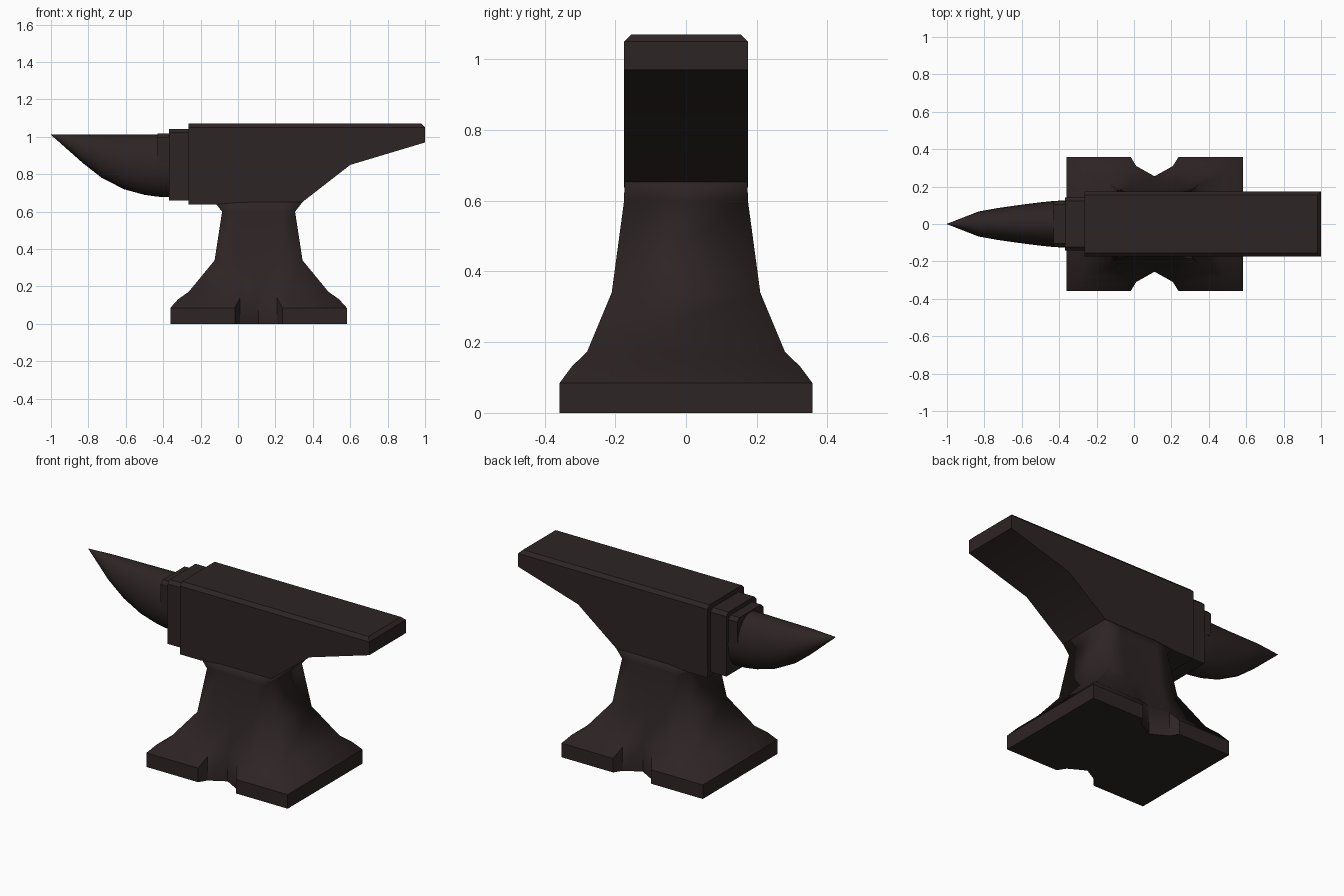
import bpy, bmesh, math

if "Cube" in bpy.data.objects:
    bpy.data.objects.remove(bpy.data.objects["Cube"])

iron = bpy.data.materials.new("dark iron")
iron.diffuse_color = (0.027, 0.018, 0.018, 1)
iron.use_nodes = True
iron.node_tree.nodes["Principled BSDF"].inputs["Base Color"].default_value = iron.diffuse_color


def finish(name, bm, angle=None):
    """Turn a bmesh into an object; smooth by angle if asked."""
    bmesh.ops.recalc_face_normals(bm, faces=bm.faces)
    me = bpy.data.meshes.new(name)
    bm.to_mesh(me)
    bm.free()
    me.materials.append(iron)
    ob = bpy.data.objects.new(name, me)
    bpy.context.collection.objects.link(ob)
    if angle:
        bpy.ops.object.select_all(action='DESELECT')
        ob.select_set(True)
        bpy.context.view_layer.objects.active = ob
        bpy.ops.object.shade_smooth_by_angle(angle=math.radians(angle))
    return ob


def loft(bm, rings):
    """Skin a list of closed rings; returns rows of faces plus the two caps."""
    vs = [[bm.verts.new(p) for p in r] for r in rings]
    n = len(vs[0])
    rows = [[bm.faces.new((a[i], a[(i + 1) % n], b[(i + 1) % n], b[i])) for i in range(n)]
            for a, b in zip(vs, vs[1:])]
    return rows, bm.faces.new(vs[0]), bm.faces.new(vs[-1])


# Foot and waist: rectangular rings with a notch in the front and back
CX = 0.11
NX = (-0.127, -0.098, 0, 0.098, 0.127)


def ring(z, hx, hy, ny=None, nz=None):
    ny = ny or [hy] * 5
    nz = nz or [z] * 5
    front = [(-hx, -hy, z)] + [(x, -y, h) for x, y, h in zip(NX, ny, nz)] + [(hx, -hy, z)]
    back = [(-x, -y, h) for x, y, h in front]
    return [(x + CX, y, h) for x, y, h in front] + [(x + CX, y, abs(h)) for x, y, h in
            [(p[0], p[1], -p[2]) for p in [(b[0], b[1], b[2]) for b in back]]]


NY = [0.357, 0.31, 0.255, 0.31, 0.357]
bm = bmesh.new()
rows, foot_bottom, _ = loft(bm, [
    ring(0, 0.472, 0.357, NY),
    ring(0.085, 0.472, 0.357, NY, [0.085, 0.142, 0.173, 0.142, 0.085]),
    ring(0.132, 0.43, 0.322, [0.322, 0.31, 0.255, 0.31, 0.322], [0.132, 0.142, 0.173, 0.142, 0.132]),
    ring(0.172, 0.373, 0.28, [0.28, 0.278, 0.255, 0.278, 0.28], [0.172, 0.174, 0.173, 0.174, 0.172]),
    ring(0.34, 0.235, 0.21),
    ring(0.6, 0.195, 0.175),
    ring(0.655, 0.238, 0.174)])
for f in bm.faces:
    f.smooth = True
for f in rows[0] + [foot_bottom]:      # crisp edges on the plinth
    for e in f.edges:
        e.smooth = False
bmesh.ops.remove_doubles(bm, verts=bm.verts, dist=0.0005)
finish("foot_and_waist", bm)

# Head: side profile extruded across, top edges chamfered
profile = [(-0.265, 0.637), (-0.13, 0.637), (0.0, 0.65), (0.345, 0.652), (0.6, 0.85),
           (1.0, 0.97), (1.0, 1.07), (-0.265, 1.07)]
bm = bmesh.new()
loft(bm, [[(x, y, z) for x, z in profile] for y in (-0.175, 0.175)])
top = [e for e in bm.edges if all(v.co.z > 1.06 for v in e.verts)
       and sum(v.co.x for v in e.verts) > 0]
bmesh.ops.bevel(bm, geom=top, offset=0.02, segments=1, affect='EDGES')
finish("head", bm, 30)


# Chamfered blocks: collar and the step where the horn starts
def block(name, x0, x1, hy, z0, z1, c):
    sec = [(-hy, z0), (hy, z0), (hy, z1 - c), (hy - c, z1), (c - hy, z1), (-hy, z1 - c)]
    bm = bmesh.new()
    loft(bm, [[(x, y, z) for y, z in sec] for x in (x0, x1)])
    finish(name, bm)


block("collar", -0.37, -0.26, 0.143, 0.66, 1.042, 0.02)
block("horn_step", -0.43, -0.36, 0.124, 0.86, 1.017, 0.02)

# Horn: oval sections with a level top, shrinking to the tip
bm = bmesh.new()
N = 20
rings = []
for x, w, bottom in [(-0.36, 0.127, 0.677), (-0.43, 0.123, 0.68), (-0.5, 0.116, 0.69),
                     (-0.61, 0.102, 0.72), (-0.73, 0.085, 0.782), (-0.83, 0.067, 0.86),
                     (-1.0, 0.001, 1.011)]:
    h = (1.013 - bottom) / 2
    rings.append([(x, w * math.cos(2 * math.pi * i / N),
                   1.013 - h + h * math.sin(2 * math.pi * i / N)) for i in range(N)])
loft(bm, rings)
finish("horn", bm, 40)
